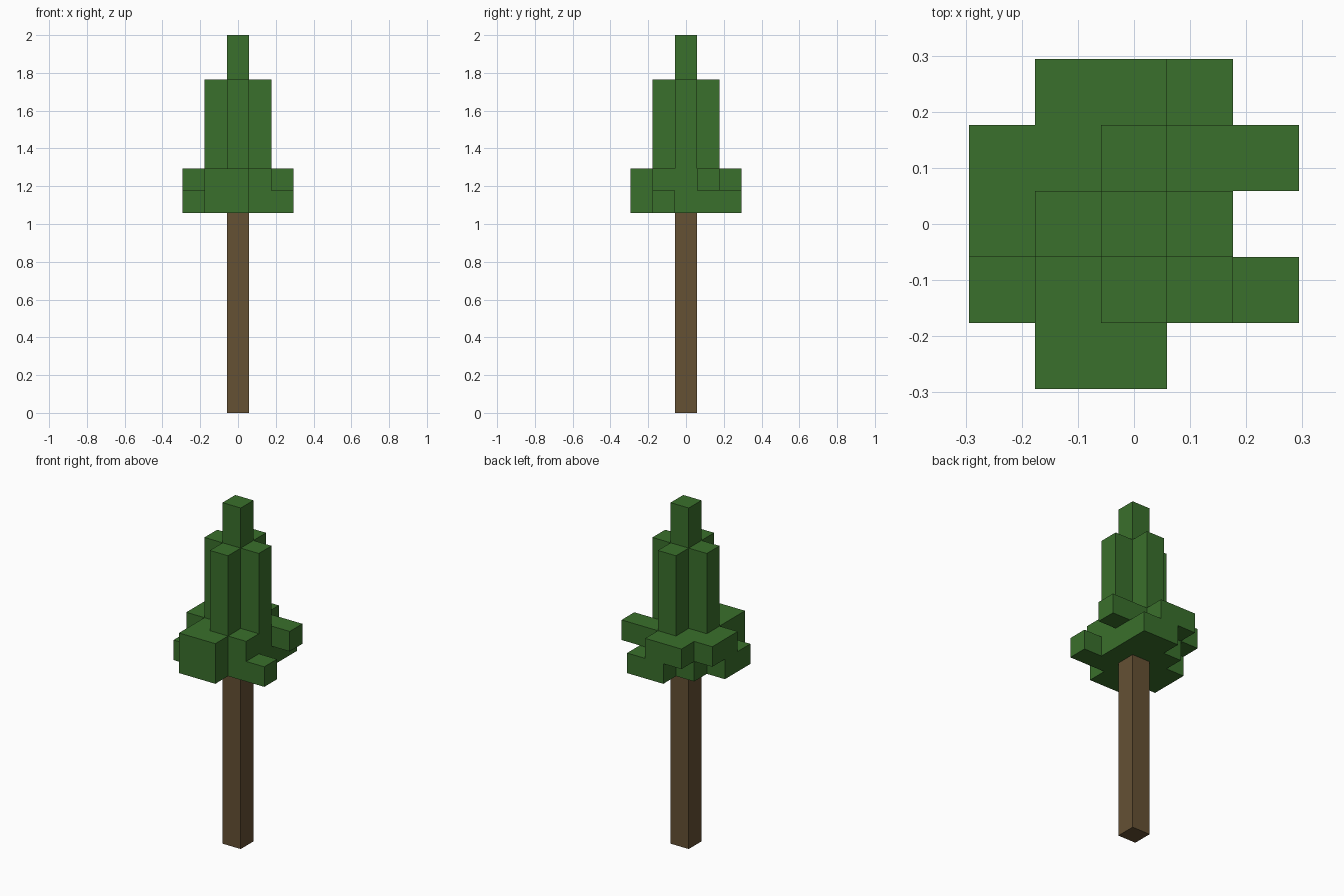
import bpy
import bmesh
from mathutils import Vector

default = bpy.data.objects.get("Cube")
if default:
    bpy.data.objects.remove(default, do_unlink=True)

UNIT = 2 / 17  # edge of one block


def make_material(name, rgb):
    mat = bpy.data.materials.new(name)
    mat.use_nodes = True
    colour = (*rgb, 1.0)
    mat.diffuse_color = colour
    bsdf = next(n for n in mat.node_tree.nodes if n.type == "BSDF_PRINCIPLED")
    bsdf.inputs["Base Color"].default_value = colour
    bsdf.inputs["Roughness"].default_value = 0.9
    return mat


def layer(rows, levels):
    """Cells of a plan drawn with the back row first and -x on the left."""
    half = len(rows) // 2
    return {(i - half, half - j, k)
            for k in levels
            for j, row in enumerate(rows)
            for i, mark in enumerate(row) if mark == "#"}


def block_shell(name, cells, solid, mat):
    """Outer skin of a set of blocks, skipping faces shared with any solid block."""
    bm = bmesh.new()
    for cell in cells:
        centre = Vector(cell) + Vector((0, 0, 0.5))
        for axis in range(3):
            for sign in (-1, 1):
                normal = Vector((0, 0, 0))
                normal[axis] = sign
                neighbour = tuple(int(c + n) for c, n in zip(cell, normal))
                if neighbour in solid:
                    continue
                u = Vector((0, 0, 0))
                u[(axis + 1) % 3] = 0.5
                v = normal.cross(u)
                middle = centre + normal / 2
                corners = (-u - v, u - v, u + v, v - u)
                bm.faces.new([bm.verts.new((middle + c) * UNIT) for c in corners])
    bmesh.ops.remove_doubles(bm, verts=bm.verts, dist=UNIT / 100)
    mesh = bpy.data.meshes.new(name)
    bm.to_mesh(mesh)
    bm.free()
    mesh.materials.append(mat)
    obj = bpy.data.objects.new(name, mesh)
    bpy.context.collection.objects.link(obj)
    return obj


bark = make_material("bark_brown", (0.130, 0.082, 0.034))
leaf = make_material("leaf_green", (0.042, 0.162, 0.025))

# Trunk: a single column
trunk = layer(["#"], range(9))

# Foliage: two ragged skirts, a cross-shaped crown and a thin tip
foliage = layer(["..##.",
                 ".###.",
                 "####.",
                 "#####",
                 ".##.."], [9])
foliage |= layer([".##..",
                  "#####",
                  "####.",
                  ".###.",
                  ".##.."], [10])
foliage |= layer([".#.",
                  "###",
                  ".#."], range(11, 15))
foliage |= layer(["#"], range(15, 17))

solid = trunk | foliage
block_shell("trunk", trunk, solid, bark)
block_shell("foliage", foliage, solid, leaf)
